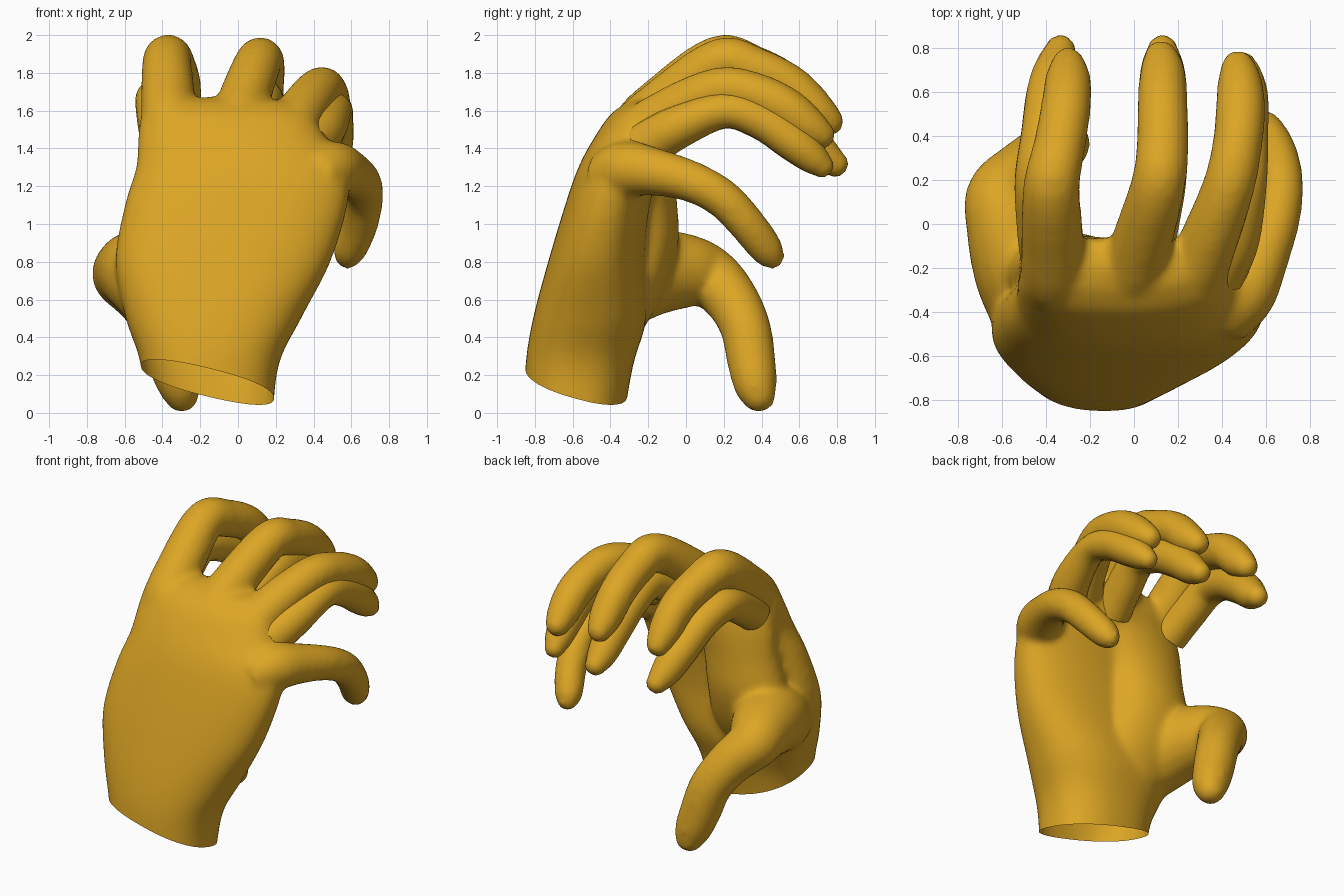
import bpy, bmesh, math
from mathutils import Vector

gold = bpy.data.materials.new("golden_yellow")
gold.diffuse_color = (0.72, 0.38, 0.018, 1)


def spline(rows, steps=5):
    """Catmull-Rom through rows of any width."""
    pts = [Vector(r) for r in rows]
    pts = [pts[0] * 2 - pts[1]] + pts + [pts[-1] * 2 - pts[-2]]
    out = []
    for a, b, c, d in zip(pts, pts[1:], pts[2:], pts[3:]):
        for i in range(steps):
            t = i / steps
            out.append((b * 2 + (c - a) * t + (a * 2 - b * 5 + c * 4 - d) * t * t
                        + (b * 3 - a - c * 3 + d) * t ** 3) * 0.5)
    out.append(pts[-2])
    return out


def loft(bm, rings, start, end):
    """Skin a list of rings and close both ends with a pole."""
    vs = [[bm.verts.new(p) for p in ring] for ring in rings]
    n = len(vs[0])
    for a, b in zip(vs, vs[1:]):
        for i in range(n):
            bm.faces.new((a[i], a[(i + 1) % n], b[(i + 1) % n], b[i]))
    s, e = bm.verts.new(start), bm.verts.new(end)
    for i in range(n):
        bm.faces.new((vs[0][(i + 1) % n], vs[0][i], s))
        bm.faces.new((vs[-1][i], vs[-1][(i + 1) % n], e))


def digit(bm, rows, n=18):
    """Tapered round tube; rows are x, y, z, radius."""
    pts = spline(rows)
    cs = [Vector(p[:3]) for p in pts]
    rings = []
    for i, c in enumerate(cs):
        t = (cs[min(i + 1, len(cs) - 1)] - cs[max(i - 1, 0)]).normalized()
        if i == 0:
            u = t.orthogonal().normalized()
        u = (u - t * u.dot(t)).normalized()
        v = t.cross(u)
        r = pts[i][3]
        rings.append([c + (u * math.cos(k * math.tau / n) + v * math.sin(k * math.tau / n)) * r
                      for k in range(n)])
    r = pts[-1][3]
    # rounded fingertip
    rings.append([c + (p - c) * 0.65 + t * r * 0.4 for p in rings[-1]])
    loft(bm, rings, cs[0], c + t * r * 0.6)


def palm(bm, rows, n=40, power=0.85):
    """Stacked flattened ovals; rows are z, x, y, half width, half depth."""
    rings = []
    for z, cx, cy, rx, ry in spline(rows):
        ring = []
        for k in range(n):
            a = k * math.tau / n
            c, s = math.cos(a), math.sin(a)
            ring.append((cx + rx * math.copysign(abs(c) ** power, c),
                         cy + ry * math.copysign(abs(s) ** power, s), z))
        rings.append(ring)
    z0, z1 = rows[0], rows[-1]
    loft(bm, rings, (z0[1], z0[2], z0[0]), (z1[1], z1[2], z1[0] + 0.03))


def make(name, bm):
    bmesh.ops.recalc_face_normals(bm, faces=bm.faces)
    me = bpy.data.meshes.new(name)
    bm.to_mesh(me)
    bm.free()
    me.materials.append(gold)
    ob = bpy.data.objects.new(name, me)
    bpy.context.collection.objects.link(ob)
    return ob


def smooth(ob):
    bpy.ops.object.select_all(action='DESELECT')
    ob.select_set(True)
    bpy.context.view_layer.objects.active = ob
    bpy.ops.object.shade_smooth_by_angle(angle=math.radians(40))


bm = bmesh.new()
# wrist and palm
palm(bm, [(-0.1, -0.16, -0.60, 0.34, 0.26), (0.25, -0.15, -0.565, 0.365, 0.285),
          (0.5, -0.13, -0.51, 0.465, 0.30), (0.8, -0.08, -0.475, 0.57, 0.255),
          (1.1, -0.01, -0.415, 0.59, 0.225), (1.3, 0.02, -0.35, 0.56, 0.22),
          (1.45, -0.03, -0.28, 0.50, 0.21), (1.58, -0.06, -0.23, 0.45, 0.17),
          (1.65, -0.08, -0.19, 0.36, 0.11)])
# broad swell between thumb and first finger
palm(bm, [(0.45, -0.30, -0.38, 0.22, 0.16), (0.65, -0.31, -0.29, 0.28, 0.18),
          (0.9, -0.31, -0.23, 0.28, 0.19), (1.15, -0.27, -0.21, 0.27, 0.16),
          (1.35, -0.20, -0.20, 0.32, 0.14), (1.5, -0.15, -0.20, 0.34, 0.11)], power=1.0)
# thumb
digit(bm, [(-0.42, -0.38, 0.67, 0.24), (-0.50, -0.2, 0.74, 0.235), (-0.57, 0.0, 0.75, 0.2),
           (-0.60, 0.13, 0.715, 0.165), (-0.50, 0.24, 0.6, 0.145), (-0.41, 0.315, 0.45, 0.135),
           (-0.355, 0.345, 0.28, 0.13), (-0.31, 0.37, 0.14, 0.115), (-0.29, 0.40, 0.05, 0.08)])
# little finger
digit(bm, [(0.40, -0.43, 1.24, 0.14), (0.50, -0.31, 1.29, 0.15), (0.585, -0.14, 1.27, 0.125),
           (0.65, 0.04, 1.22, 0.11), (0.665, 0.2, 1.13, 0.105), (0.64, 0.33, 0.99, 0.1),
           (0.59, 0.43, 0.86, 0.09), (0.575, 0.475, 0.80, 0.06)])
# upper fingers
digit(bm, [(-0.32, -0.35, 1.2, 0.1), (-0.36, -0.27, 1.48, 0.145), (-0.37, -0.1, 1.66, 0.145),
           (-0.375, 0.17, 1.87, 0.13), (-0.34, 0.35, 1.83, 0.12), (-0.31, 0.53, 1.74, 0.115),
           (-0.30, 0.66, 1.61, 0.105), (-0.30, 0.755, 1.52, 0.07)])
digit(bm, [(-0.06, -0.35, 1.2, 0.1), (-0.02, -0.27, 1.47, 0.145), (0.03, -0.1, 1.65, 0.14),
           (0.11, 0.18, 1.86, 0.125), (0.13, 0.36, 1.82, 0.12), (0.13, 0.55, 1.73, 0.115),
           (0.13, 0.69, 1.60, 0.105), (0.12, 0.79, 1.52, 0.07)])
digit(bm, [(0.2, -0.35, 1.15, 0.1), (0.26, -0.27, 1.43, 0.145), (0.33, -0.1, 1.58, 0.135),
           (0.43, 0.17, 1.71, 0.12), (0.47, 0.36, 1.69, 0.115), (0.485, 0.53, 1.61, 0.115),
           (0.48, 0.66, 1.51, 0.1), (0.47, 0.745, 1.45, 0.07)])
raw = make("hand_blend", bm)

# blend the parts into one skin
rm = raw.modifiers.new("blend", 'REMESH')
rm.mode = 'VOXEL'
rm.voxel_size = 0.02
sm = raw.modifiers.new("soften", 'SMOOTH')
sm.factor, sm.iterations = 0.5, 14
deps = bpy.context.evaluated_depsgraph_get()
mesh = bpy.data.meshes.new_from_object(raw.evaluated_get(deps))
bpy.data.objects.remove(raw)

# slanted open cut at the wrist
bm = bmesh.new()
bm.from_mesh(mesh)
bmesh.ops.bisect_plane(bm, geom=bm.verts[:] + bm.edges[:] + bm.faces[:],
                       plane_co=(-0.15, -0.6, 0.165), plane_no=(0.25, 0.28, 1),
                       clear_inner=True)
for f in bm.faces:
    f.material_index = 0
smooth(make("hand", bm))

# lower row of fingers
lower = {
    "lower_finger_left": [(-0.40, -0.14, 1.47, 0.12), (-0.42, 0.0, 1.56, 0.115),
                          (-0.435, 0.2, 1.66, 0.108), (-0.41, 0.4, 1.61, 0.105),
                          (-0.38, 0.6, 1.48, 0.108), (-0.35, 0.72, 1.37, 0.095),
                          (-0.33, 0.815, 1.30, 0.06)],
    "lower_finger_middle": [(0.06, -0.14, 1.47, 0.12), (0.09, 0.0, 1.56, 0.115),
                            (0.13, 0.2, 1.66, 0.108), (0.13, 0.4, 1.61, 0.11),
                            (0.13, 0.6, 1.48, 0.11), (0.13, 0.72, 1.37, 0.095),
                            (0.13, 0.815, 1.30, 0.06)],
    "lower_finger_right": [(0.38, -0.22, 1.41, 0.13), (0.46, -0.05, 1.51, 0.115),
                           (0.51, 0.2, 1.60, 0.095), (0.51, 0.4, 1.545, 0.1),
                           (0.51, 0.57, 1.43, 0.1), (0.50, 0.67, 1.35, 0.085),
                           (0.49, 0.74, 1.29, 0.055)],
}
for name, rows in lower.items():
    bm = bmesh.new()
    digit(bm, rows)
    smooth(make(name, bm))
